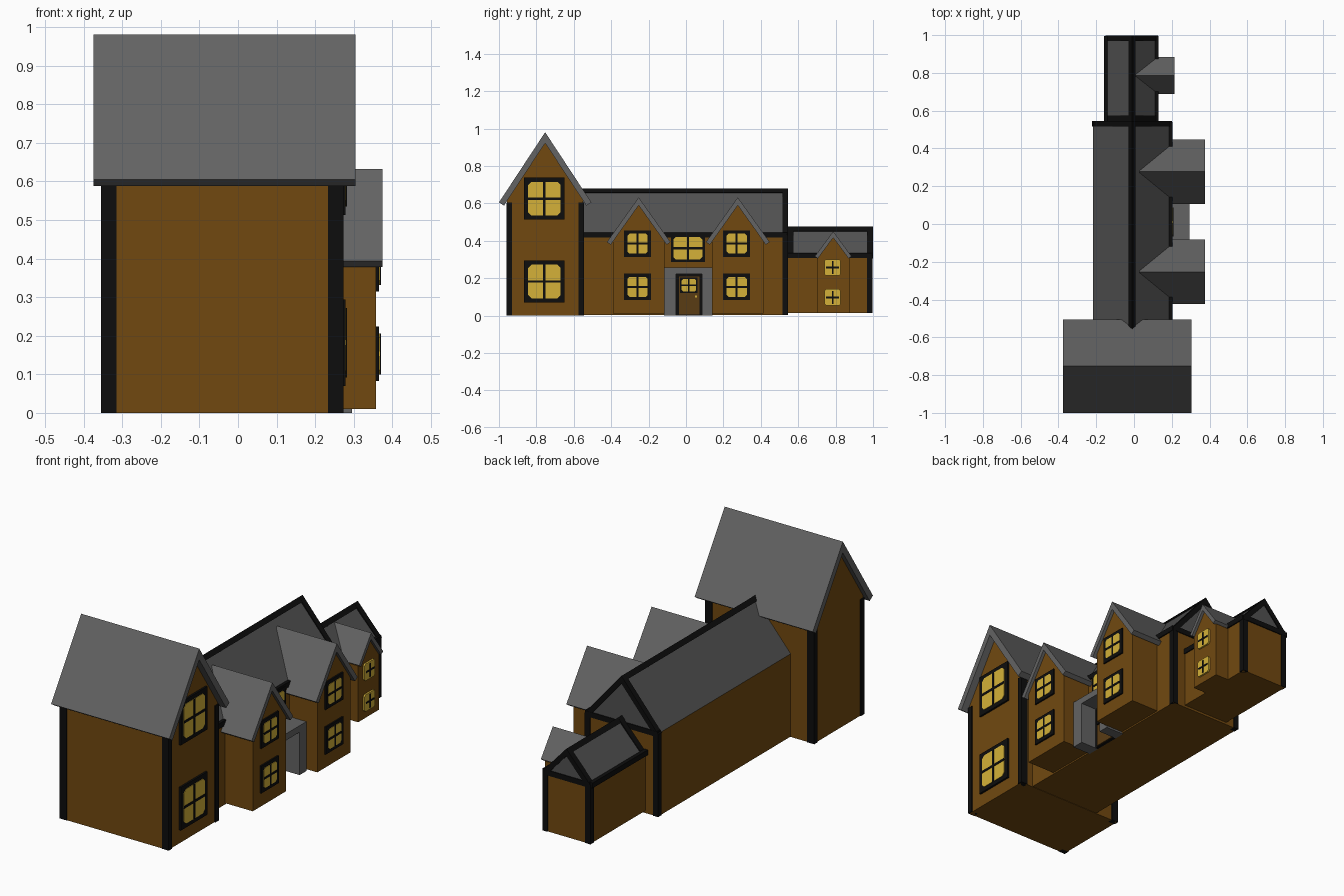
import bpy, bmesh, math

if "Cube" in bpy.data.objects:
    bpy.data.objects.remove(bpy.data.objects["Cube"])


def material(name, r, g, b):
    m = bpy.data.materials.new(name)
    m.diffuse_color = (r, g, b, 1)
    m.use_nodes = True
    m.node_tree.nodes["Principled BSDF"].inputs["Base Color"].default_value = m.diffuse_color
    return m


BROWN = material("wall_brown", 0.165, 0.066, 0.005)
DOOR = material("door_brown", 0.10, 0.045, 0.007)
LIGHT = material("light_roof_grey", 0.125, 0.125, 0.125)
DARK = material("dark_roof_grey", 0.082, 0.082, 0.082)
BLACK = material("black_trim", 0.004, 0.004, 0.004)
GLASS = material("window_yellow", 0.66, 0.44, 0.04)


def prism(name, pts, axis, a, b, mat):
    """Extrude a (horizontal, z) profile from a to b along the 'x' or 'y' axis."""
    bm = bmesh.new()
    place = (lambda u, z, t: (t, u, z)) if axis == "x" else (lambda u, z, t: (u, t, z))
    ends = [[bm.verts.new(place(u, z, t)) for u, z in pts] for t in (a, b)]
    n = len(pts)
    for ring in ends:
        bm.faces.new(ring)
    for i in range(n):
        j = (i + 1) % n
        bm.faces.new((ends[0][i], ends[0][j], ends[1][j], ends[1][i]))
    bmesh.ops.recalc_face_normals(bm, faces=bm.faces)
    me = bpy.data.meshes.new(name)
    bm.to_mesh(me)
    bm.free()
    me.materials.append(mat)
    ob = bpy.data.objects.new(name, me)
    bpy.context.collection.objects.link(ob)
    return ob


def box(name, x0, x1, y0, y1, z0, z1, mat):
    return prism(name, [(y0, z0), (y1, z0), (y1, z1), (y0, z1)], "x", x0, x1, mat)


def chevron(name, c, half, eave, peak, t, axis, a, b, mat):
    """Bent slab with square-cut eaves, measured on its outer surface."""
    ang = math.atan2(peak - eave, half)
    dx, dz = t * math.sin(ang), t * math.cos(ang)
    pts = [(c - half, eave), (c, peak), (c + half, eave), (c + half - dx, eave - dz),
           (c, peak - t / math.cos(ang)), (c - half + dx, eave - dz)]
    return prism(name, pts, axis, a, b, mat)


def window(name, x, y, z, w, h, border=0.018, bar=0.011):
    """Framed four-pane window on a +x wall, centred on y, z."""
    if border:
        box(name + "_frame", x - 0.002, x + 0.008, y - w / 2, y + w / 2, z - h / 2, z + h / 2, BLACK)
    u, v = w / 2 - border, h / 2 - border
    c = 0.2 * min(u, v)
    octagon = [(y - u, z - v + c), (y - u + c, z - v), (y + u - c, z - v), (y + u, z - v + c),
               (y + u, z + v - c), (y + u - c, z + v), (y - u + c, z + v), (y - u, z + v - c)]
    prism(name + "_glass", octagon, "x", x + 0.001, x + 0.01, GLASS)
    k = 1 if border else 0.8
    box(name + "_mullion", x, x + 0.012, y - bar / 2, y + bar / 2, z - v * k, z + v * k, BLACK)
    box(name + "_transom", x, x + 0.012, y - u * k, y + u * k, z - bar / 2, z + bar / 2, BLACK)


def gabled_bay(name, c, wall, half, eave, peak, t, x0, wall_x, x1, roof_x0, z0):
    """Block with a gable facing +x and an overhanging slab roof."""
    slope = (peak - eave) / half
    top = peak - 0.8 * t * math.hypot(1, slope)
    side = top - slope * wall
    prism(name + "_walls", [(c - wall, z0), (c + wall, z0), (c + wall, side), (c, top), (c - wall, side)],
          "x", x0, wall_x, BROWN)
    chevron(name + "_roof", c, half, eave, peak, t, "x", roof_x0, x1, LIGHT)


def wing(name, c, half, y0, y1, z0, eave, peak, rakes, eave_sides):
    """Long block with its ridge along y and black edge trim."""
    box(name + "_walls", c - half, c + half, y0, y1, z0, eave, BROWN)
    prism(name + "_roof", [(c - half, eave), (c + half, eave), (c, peak)], "y", y0, y1, DARK)
    chevron(name + "_ridge_trim", c, 0.018, peak - 0.012, peak + 0.01, 0.015, "y", y0, y1, BLACK)
    for i, y in enumerate(rakes):
        chevron(f"{name}_rake_trim_{i}", c, half + 0.005, eave, peak + 0.01, 0.026, "y", y - 0.03, y, BLACK)
    for s in eave_sides:
        x = c + s * half
        box(f"{name}_eave_trim_{s}", x - 0.014, x + 0.006, y0, y1, eave - 0.015, eave + 0.012, BLACK)
    # end tie beam and corner posts
    box(name + "_end_beam", c - half, c + half, y1 - 0.02, y1 + 0.005, eave - 0.015, eave + 0.012, BLACK)
    for s in (-1, 1):
        x = c + s * (half - 0.011)
        box(f"{name}_post_{s}", x - 0.015, x + 0.015, y1 - 0.026, y1 + 0.004, z0, eave, BLACK)


# tall cross block at the front
gabled_bay("tall_block", -0.753, 0.203, 0.247, 0.605, 0.98, 0.032, -0.35, 0.267, 0.305, -0.375, 0.0)
for i, x in enumerate((-0.335, 0.253)):
    for j, y in enumerate((-0.945, -0.56)):
        box(f"tall_post_{i}{j}", x - 0.02, x + 0.02, y - 0.014, y + 0.014, 0.0, 0.605, BLACK)
for i, z in enumerate((0.182, 0.625)):
    window(f"tall_window_{i}", 0.27, -0.757, z, 0.217, 0.224, 0.022, 0.013)

# main range and low rear wing
wing("main_range", -0.01, 0.207, -0.56, 0.541, 0.002, 0.432, 0.67, (0.545,), (1,))
wing("rear_wing", -0.011, 0.134, 0.54, 0.994, 0.014, 0.322, 0.465, (0.575, 0.999), (-1, 1))

# two projecting bays
for i, c in enumerate((-0.253, 0.277)):
    gabled_bay(f"bay_{i}", c, 0.137, 0.17, 0.393, 0.632, 0.025, 0.1, 0.358, 0.375, 0.03, 0.01)
    for j, z in enumerate((0.153, 0.385)):
        window(f"bay_window_{i}{j}", 0.358, c - 0.006, z, 0.144, 0.142)

# small rear bay
gabled_bay("small_bay", 0.787, 0.086, 0.098, 0.317, 0.45, 0.02, 0.05, 0.2, 0.215, 0.0, 0.014)
for j, z in enumerate((0.097, 0.257)):
    window(f"small_window_{j}", 0.2, 0.784, z, 0.086, 0.088, 0, 0.009)

# porch between the bays
box("porch_pier_left", 0.19, 0.295, -0.117, -0.053, 0.0, 0.225, LIGHT)
box("porch_pier_right", 0.19, 0.295, 0.085, 0.141, 0.0, 0.225, LIGHT)
box("porch_lintel", 0.19, 0.295, -0.117, 0.141, 0.223, 0.257, LIGHT)

# door and the window above it
box("door_frame", 0.19, 0.204, -0.053, 0.085, 0.0, 0.224, BLACK)
box("door", 0.19, 0.209, -0.038, 0.072, 0.005, 0.208, DOOR)
window("door_window", 0.209, 0.015, 0.162, 0.092, 0.082, 0.008, 0.009)
box("door_knob", 0.209, 0.217, 0.049, 0.059, 0.096, 0.106, GLASS)
window("landing_window", 0.197, 0.01, 0.36, 0.182, 0.146, 0.014)
